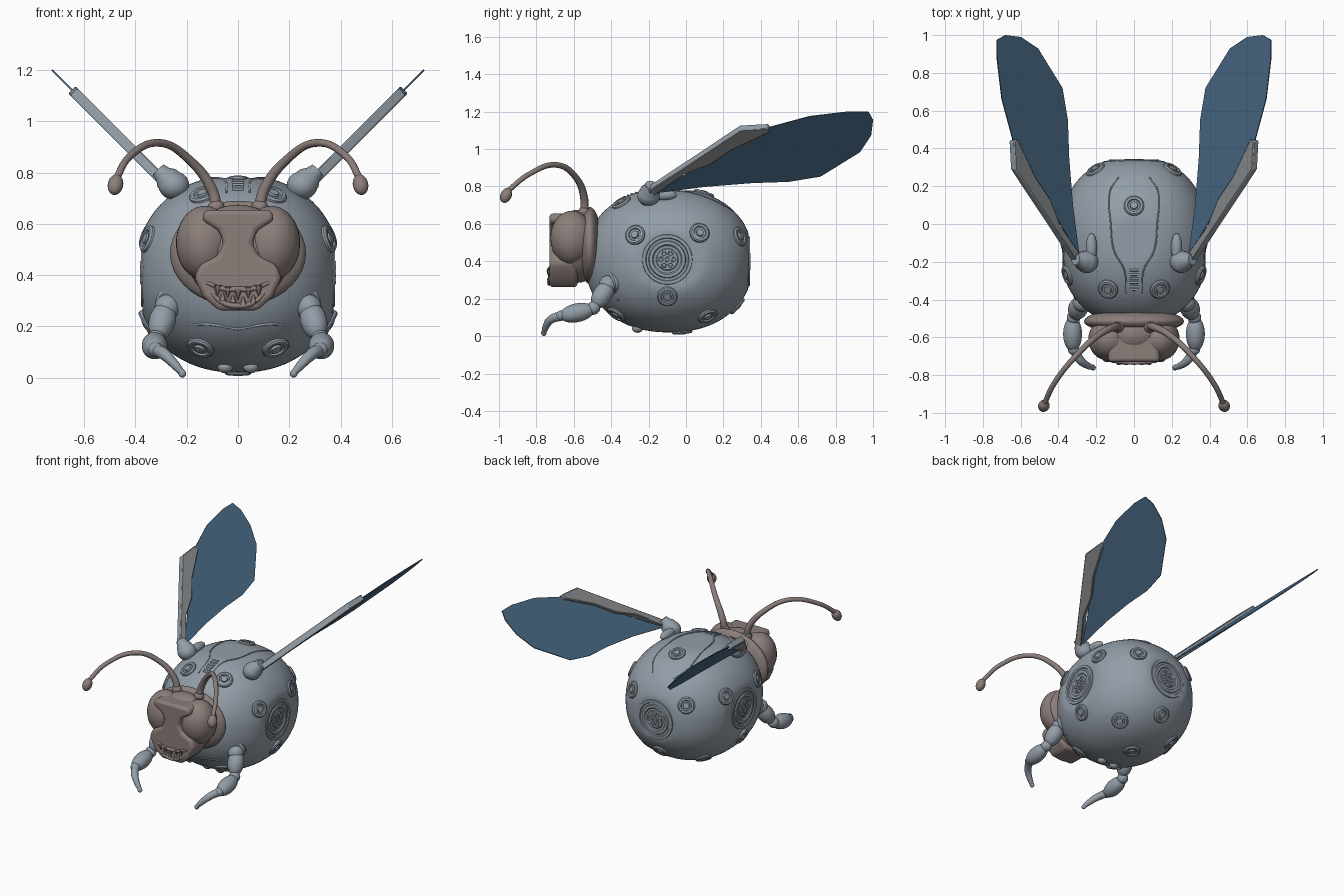
import bpy, bmesh, math
from mathutils import Vector, Matrix

cube = bpy.data.objects.get("Cube")
if cube:
    bpy.data.objects.remove(cube)


def material(name, rgb):
    m = bpy.data.materials.new(name)
    m.use_nodes = True
    m.diffuse_color = (*rgb, 1)
    m.node_tree.nodes["Principled BSDF"].inputs["Base Color"].default_value = (*rgb, 1)
    return m


STEEL = material("blue grey shell", (0.29, 0.34, 0.39))
BROWN = material("warm brown head", (0.26, 0.21, 0.195))
BLUE = material("deep blue wing", (0.07, 0.15, 0.25))
GREY = material("neutral grey spar", (0.27, 0.275, 0.28))


def finish(name, bm, mats, angle=35):
    bmesh.ops.recalc_face_normals(bm, faces=bm.faces)
    me = bpy.data.meshes.new(name)
    bm.to_mesh(me)
    bm.free()
    for m in mats:
        me.materials.append(m)
    me.shade_smooth()
    me.set_sharp_from_angle(angle=math.radians(angle))
    ob = bpy.data.objects.new(name, me)
    bpy.context.scene.collection.objects.link(ob)
    return ob


def placed(loc, axis):
    turn = Vector(axis).to_track_quat('Z', 'Y').to_matrix().to_4x4()
    return Matrix.Translation(loc) @ turn


def ellipsoid(name, loc, radii, mat, axis=(0, 0, 1)):
    bm = bmesh.new()
    bmesh.ops.create_uvsphere(bm, u_segments=32, v_segments=20, radius=1)
    turn = placed(loc, axis) if tuple(axis) != (0, 0, 1) else Matrix.Translation(loc)
    bm.transform(turn @ Matrix.Diagonal((*radii, 1)))
    return finish(name, bm, [mat], 60)


def limb(name, a, b, r, mat):
    a, b = Vector(a), Vector(b)
    return ellipsoid(name, (a + b) / 2, (r, r, (b - a).length / 2), mat, b - a)


def lathe(name, profile, loc, axis, mat, steps=32):
    bm = bmesh.new()
    vs = [bm.verts.new((r, 0, h)) for r, h in profile]
    es = [bm.edges.new(p) for p in zip(vs, vs[1:])]
    bmesh.ops.spin(bm, geom=vs + es, cent=(0, 0, 0), axis=(0, 0, 1),
                   angle=math.tau, steps=steps)
    bmesh.ops.remove_doubles(bm, verts=bm.verts, dist=1e-5)
    bm.transform(placed(loc, axis))
    return finish(name, bm, [mat])


def tube(name, points, mat):
    cu = bpy.data.curves.new(name, 'CURVE')
    cu.dimensions = '3D'
    cu.bevel_depth = 1
    cu.bevel_resolution = 4
    cu.use_fill_caps = True
    sp = cu.splines.new('BEZIER')
    sp.bezier_points.add(len(points) - 1)
    for bp, (x, y, z, r) in zip(sp.bezier_points, points):
        bp.co = (x, y, z)
        bp.radius = r
        bp.handle_left_type = bp.handle_right_type = 'AUTO'
    cu.materials.append(mat)
    ob = bpy.data.objects.new(name, cu)
    bpy.context.scene.collection.objects.link(ob)
    return ob


def prism(name, pts, normal, thick, mats):
    # Flat outline thickened both ways; rim faces use the last material
    bm = bmesh.new()
    off = Vector(normal).normalized() * thick / 2
    top = [bm.verts.new(Vector(p) + off) for p in pts]
    low = [bm.verts.new(Vector(p) - off) for p in pts]
    bm.faces.new(top)
    bm.faces.new(low[::-1])
    n = len(pts)
    for i in range(n):
        j = (i + 1) % n
        f = bm.faces.new((top[i], low[i], low[j], top[j]))
        f.material_index = len(mats) - 1
    return finish(name, bm, mats, 25)


# Body shell: a full rounded form with flats at the sides, back and top
CENTRE = Vector((0, -0.09, 0.405))
RADII = (0.40, 0.45, 0.385)
POWER = 2.2


def shell(p):
    d = Vector(p) - CENTRE
    s = sum(abs(a / r) ** POWER for a, r in zip(d, RADII)) ** (-1 / POWER)
    q = CENTRE + d * s
    return Vector((max(-0.372, min(0.372, q.x)), min(0.335, q.y), min(0.778, q.z)))


def shell_normal(p):
    d = shell(p) - CENTRE
    return Vector([math.copysign(abs(a / r) ** (POWER - 1) / r, a)
                   for a, r in zip(d, RADII)]).normalized()


bm = bmesh.new()
bmesh.ops.create_icosphere(bm, subdivisions=5, radius=1)
for v in bm.verts:
    v.co = shell(CENTRE + Vector([a * r for a, r in zip(v.co, RADII)]))
finish("body_shell", bm, [STEEL], 40)

# Large round vents with concentric rings and a cluster of ports
VENT = [(.138, -.01), (.132, .008), (.116, .008), (.112, .002), (.1, .002),
        (.096, .009), (.08, .009), (.073, .002), (.06, .002), (.055, .006), (0, .006)]
PORT = [(.016, 0), (.015, .011), (.011, .011), (.009, .007), (0, .007)]
for name, loc, axis in (("left", (.37, -.1, .41), (1, 0, 0)),
                        ("right", (-.37, -.1, .41), (-1, 0, 0)),
                        ("back", (0, .333, .4), (0, 1, 0))):
    lathe(name + "_vent", VENT, loc, axis, STEEL, 48)
    turn = placed(loc, axis)
    for i in range(7):
        a = i * math.tau / 6
        r = 0.035 if i < 6 else 0
        lathe(name + "_vent_port", PORT, turn @ Vector((r * math.cos(a), r * math.sin(a), 0)),
              axis, STEEL, 12)

# Small round bosses over the shell
BOSS = [(.055, -.02), (.054, .004), (.047, .011), (.035, .011), (.031, .004),
        (.022, .004), (.019, .013), (0, .015)]
spots = [(0, .1, .77), (0, .26, .17), (0, -.02, .02)]
for x, y, z in ((.35, -.27, .54), (.35, .07, .55), (.36, -.1, .21), (.2, .28, .53),
                (.14, -.35, .72), (.14, -.36, .13), (.22, .12, .1)):
    spots += [(x, y, z), (-x, y, z)]
for p in spots:
    lathe("shell_boss", BOSS, shell(p), shell_normal(p), STEEL, 24)

# Slats and seams along the top of the shell
for i in range(6):
    y = -0.36 + i * 0.025
    tube("top_slat", [(*shell((x, y, .75)), .006) for x in (-.022, 0, .022)], STEEL)
for s in (1, -1):
    path = ((.05, -.4), (.05, -.24), (.1, -.14), (.12, 0), (.12, .16), (.08, .24))
    tube("top_seam", [(*shell((s * x, y, .76 - max(0, y) * .4)), .004) for x, y in path], STEEL)
    tube("lower_seam", [(*shell((s * x, y, z)), .005) for x, y, z in
                        ((0, -.46, .2), (.12, -.45, .22), (.26, -.35, .2))], STEEL)
    ellipsoid("chin_bump", shell((s * .05, -.26, .04)), (.03, .03, .025), STEEL)

# Head: collar, skull and toothed mask
ellipsoid("head_collar", (0, -.515, .485), (.265, .065, .205), BROWN)
ellipsoid("skull", (0, -.58, .48), (.2, .14, .195), BROWN)
half = [(.13, .655), (.142, .615), (.075, .575), (.055, .525), (.08, .475), (.15, .44),
        (.17, .39), (.135, .315), (.075, .262)]
outline = [(x, z) for x, z in half] + [(-x, z) for x, z in half[::-1]]
mask = prism("face_mask", [(x, -.655, z) for x, z in outline], (0, 1, 0), .15, [BROWN])
bev = mask.modifiers.new("soft_edges", 'BEVEL')
bev.width = 0.018
bev.segments = 3
tube("upper_lip", [(-.12, -.727, .37, .007), (-.06, -.732, .348, .01), (0, -.734, .345, .011),
                   (.06, -.732, .348, .01), (.12, -.727, .37, .007)], BROWN)
tube("lower_lip", [(-.12, -.72, .36, .007), (-.07, -.727, .3, .01), (0, -.73, .28, .011),
                   (.07, -.727, .3, .01), (.12, -.72, .36, .007)], BROWN)
for i in range(-2, 3):
    x = i * 0.04
    lift = abs(x) * 0.2
    lathe("upper_tooth", [(.018, 0), (0, -.045)], (x, -.73, .345 + lift), (0, 0, 1), BROWN, 6)
    if i < 2:
        lathe("lower_tooth", [(.018, 0), (0, .04)], (x + .02, -.728, .285 + lift),
              (0, 0, 1), BROWN, 6)

for s, side in ((1, "left_"), (-1, "right_")):
    def at(x, y, z, *r):
        return (s * x, y, z, *r)

    # Eyes and antennae
    ellipsoid(side + "eye", at(.13, -.61, .525), (.112, .115, .145), BROWN)
    ellipsoid(side + "antenna_socket", at(.085, -.545, .665), (.032, .03, .03), BROWN)
    tube(side + "antenna", [at(.08, -.545, .65, .022), at(.105, -.545, .74, .021),
                            at(.19, -.59, .85, .017), at(.3, -.69, .915, .015),
                            at(.42, -.84, .865, .014), at(.478, -.96, .77, .014)], BROWN)
    limb(side + "antenna_tip", at(.47, -.945, .79), at(.485, -.98, .715), .03, BROWN)

    # Arm
    lathe(side + "shoulder_ring", [(.062, -.03), (.062, .012), (.05, .022), (0, .022)],
          at(.26, -.39, .29), at(.3, -.8, -.2), STEEL, 24)
    ellipsoid(side + "shoulder", at(.275, -.415, .275), (.05, .05, .05), STEEL)
    limb(side + "upper_arm", at(.275, -.4, .29), at(.315, -.49, .155), .052, STEEL)
    ellipsoid(side + "elbow", at(.32, -.495, .15), (.036, .036, .036), STEEL)
    limb(side + "forearm", at(.325, -.49, .145), at(.325, -.675, .105), .05, STEEL)
    ellipsoid(side + "wrist", at(.32, -.665, .11), (.03, .028, .028), STEEL)
    tube(side + "claw", [at(.32, -.66, .11, .026), at(.285, -.72, .09, .023),
                         at(.245, -.75, .05, .018), at(.217, -.76, .018, .013)], STEEL)
    ellipsoid(side + "claw_tip", at(.217, -.76, .016), (.015, .015, .015), STEEL)

    # Wing joint
    ellipsoid(side + "wing_joint", at(.25, -.2, .75), (.06, .06, .055), STEEL)
    lathe(side + "wing_socket", [(.055, 0), (.05, .04), (.036, .06), (.03, .085), (0, .085)],
          at(.25, -.2, .75), at(.7, .15, .7), STEEL, 24)
    limb(side + "hinge_pin", at(.225, -.2, .755), at(.225, -.05, .755), .03, STEEL)

    # Wing blade and spar lie in one slanted plane
    def slope(pts):
        return [at(x, y, x + 0.475) for x, y in pts]

    tilt = at(1, 0, -1)
    prism(side + "wing_blade", slope([(.29, -.17), (.325, .1), (.345, .35), (.352, .55),
                                      (.38, .72), (.51, .93), (.6, .99), (.68, 1),
                                      (.725, .975), (.725, .87), (.7, .66), (.635, .42),
                                      (.45, .1)]), tilt, .006, [BLUE])
    spar = prism(side + "wing_spar", slope([(.275, -.19), (.315, -.2), (.64, .29), (.648, .44),
                                            (.628, .45), (.535, .25), (.455, .13),
                                            (.4, -.01)]), tilt, .04, [GREY, STEEL])
    bev = spar.modifiers.new("soft_edges", 'BEVEL')
    bev.width = 0.005
